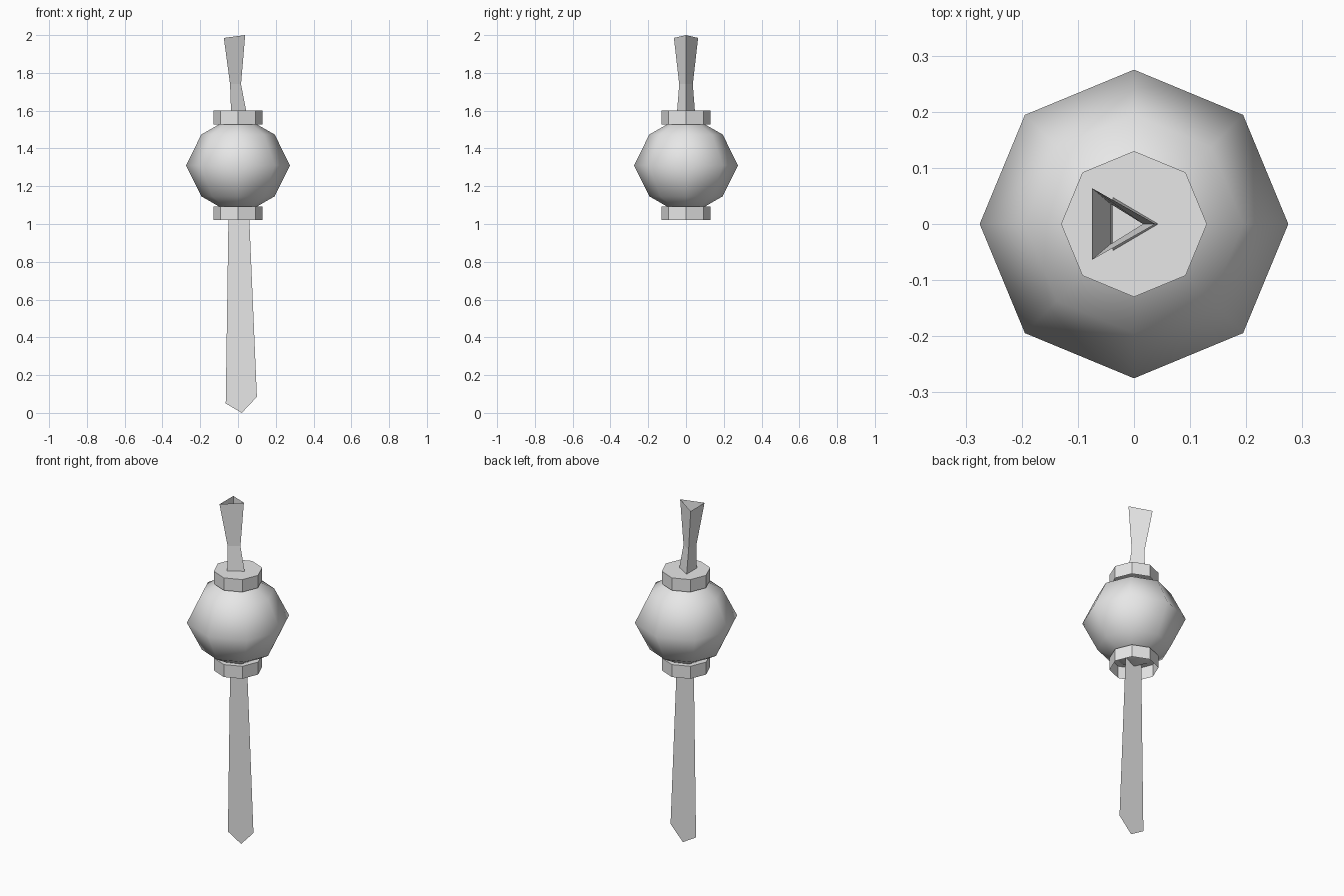
import bpy
import math

cube = bpy.data.objects.get("Cube")
if cube:
    bpy.data.objects.remove(cube, do_unlink=True)

grey = bpy.data.materials.new("light_grey")
grey.use_nodes = True
grey.diffuse_color = (0.8, 0.8, 0.8, 1)
grey.node_tree.nodes["Principled BSDF"].inputs["Base Color"].default_value = (0.8, 0.8, 0.8, 1)


def add_mesh(name, verts, faces, smooth=False):
    mesh = bpy.data.meshes.new(name)
    mesh.from_pydata(verts, [], faces)
    mesh.materials.append(grey)
    mesh.polygons.foreach_set("use_smooth", [smooth] * len(faces))
    mesh.update()
    obj = bpy.data.objects.new(name, mesh)
    bpy.context.collection.objects.link(obj)
    return obj


def loft(name, rings, cap_top=False, smooth=False):
    """Join rings of equal length, listed from bottom to top."""
    n = len(rings[0])
    verts = [v for ring in rings for v in ring]
    faces = [(r * n + i, r * n + (i + 1) % n, (r + 1) * n + (i + 1) % n, (r + 1) * n + i)
             for r in range(len(rings) - 1) for i in range(n)]
    if cap_top:
        faces.append(tuple(range(len(verts) - n, len(verts))))
    return add_mesh(name, verts, faces, smooth)


def octagon(radius, z):
    return [(radius * math.cos(i * math.pi / 4), radius * math.sin(i * math.pi / 4), z)
            for i in range(8)]


# Round eight-sided lantern body, smooth shaded
bpy.ops.mesh.primitive_uv_sphere_add(segments=8, ring_count=4, radius=0.275, location=(0, 0, 1.31))
body = bpy.context.object
body.name = "lantern_body"
for v in body.data.vertices:
    if 0.01 < abs(v.co.z) < 0.25:
        v.co.z *= 0.84          # flatten the middle rings slightly
body.data.materials.append(grey)
bpy.ops.object.shade_smooth()

# Collars, closed above and open below
for name, z in (("top_collar", 1.527), ("bottom_collar", 1.02)):
    loft(name, [octagon(0.13, z), octagon(0.13, z + 0.073)], cap_top=True)


# Hollow three-sided handle, pinched at the waist
def triangle(back_x, tip_x, half_y, back_z, tip_z):
    return [(tip_x, 0, tip_z), (back_x, half_y, back_z), (back_x, -half_y, back_z)]


loft("handle", [triangle(-0.037, 0.043, 0.047, 1.60, 1.60),
                triangle(-0.042, 0.016, 0.036, 1.74, 1.74),
                triangle(-0.075, 0.038, 0.064, 1.985, 2.0)])

# Thin hanging ribbon with a pointed end
ribbon = [(-0.05, 1.07), (-0.065, 0.05), (0.02, 0.0), (0.10, 0.085), (0.058, 1.07)]
add_mesh("ribbon", [(x, 0, z) for x, z in ribbon], [tuple(range(5))])
